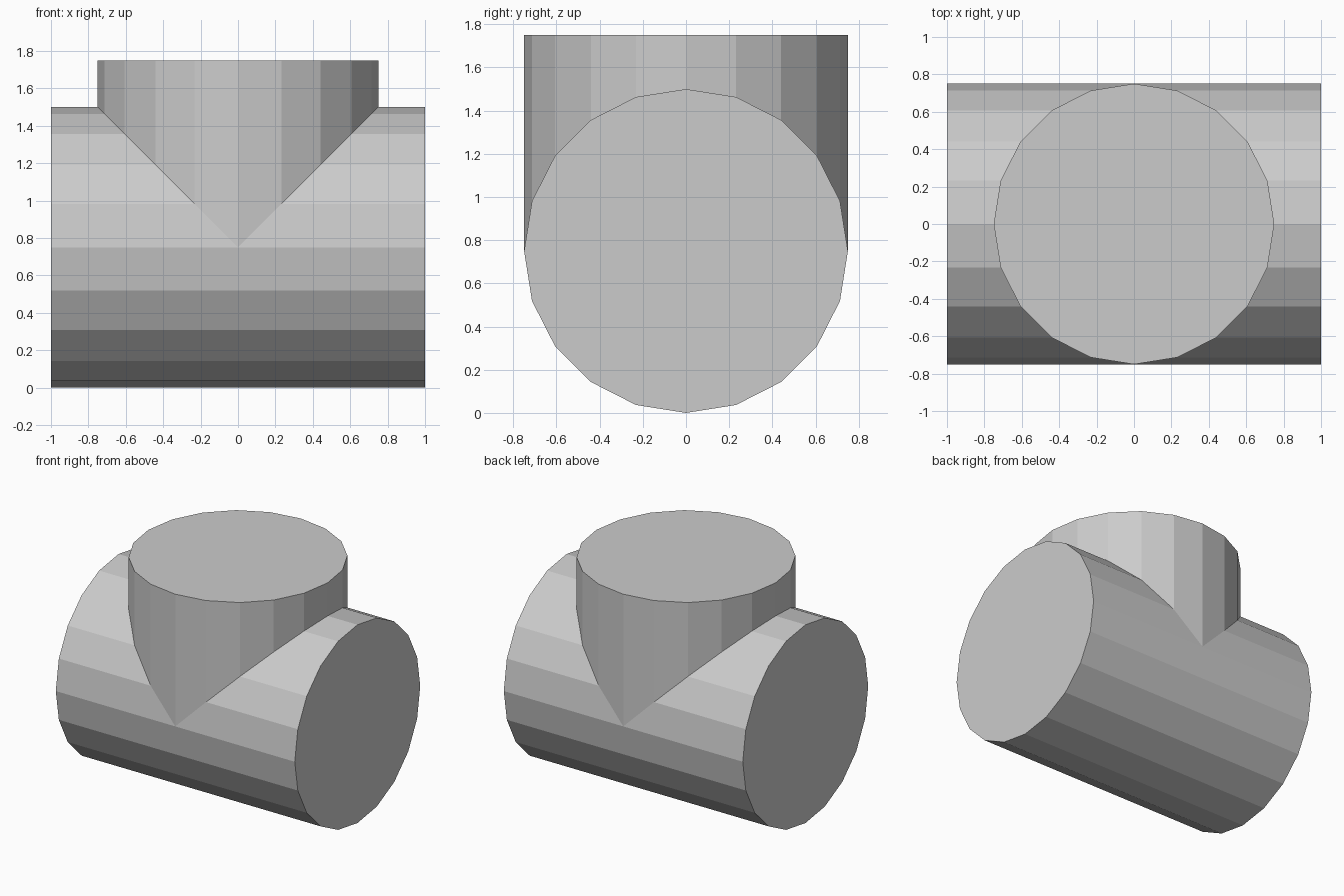
import bpy, bmesh
from math import sin, cos, pi

if "Cube" in bpy.data.objects:
    bpy.data.objects.remove(bpy.data.objects["Cube"])

SIDES, R, HALF_LEN, TOP = 20, 0.75, 1.0, 1.75
bm = bmesh.new()


def face(*points):
    bm.faces.new([bm.verts.new(p) for p in points])


# Circular section shared by both tubes: y across, h above the main axis
ring = [(R * cos(2 * pi * i / SIDES), R * sin(2 * pi * i / SIDES)) for i in range(SIDES)]

for i in range(SIDES):
    (y1, h1), (y2, h2) = ring[i], ring[(i + 1) % SIDES]
    if i < SIDES // 2:
        for s in (-1, 1):
            # Upper half of the main tube, mitred at 45 degrees to the branch
            face((s * HALF_LEN, y1, R + h1), (s * HALF_LEN, y2, R + h2),
                 (s * h2, y2, R + h2), (s * h1, y1, R + h1))
            # Vertical branch wall rising from the mitre line
            face((s * h1, y1, R + h1), (s * h2, y2, R + h2),
                 (s * h2, y2, TOP), (s * h1, y1, TOP))
    else:
        # Lower half of the main tube
        face((-HALF_LEN, y1, R + h1), (-HALF_LEN, y2, R + h2),
             (HALF_LEN, y2, R + h2), (HALF_LEN, y1, R + h1))

# End caps
for s in (-1, 1):
    face(*[(s * HALF_LEN, y, R + h) for y, h in ring])
face(*[(h, y, TOP) for y, h in ring])

# Split the two long side faces where the mitre tips touch them
bmesh.ops.remove_doubles(bm, verts=bm.verts, dist=1e-4)
for s in (-1, 1):
    tip = next(v for v in bm.verts
               if abs(v.co.x) < 1e-4 and abs(v.co.y - s * R) < 1e-4 and abs(v.co.z - R) < 1e-4)
    lower = next(f for f in bm.faces
                 if len(f.verts) == 4 and f.calc_center_median().z < R
                 and f.calc_center_median().y * s > 0.95 * R)
    loop = list(lower.verts)
    k = next(j for j in range(4)
             if abs(loop[j].co.z - R) < 1e-4 and abs(loop[(j + 1) % 4].co.z - R) < 1e-4)
    loop.insert(k + 1, tip)
    bmesh.ops.delete(bm, geom=[lower], context='FACES_ONLY')
    bm.faces.new(loop)
    for e in [e for e in bm.edges if not e.link_faces]:
        bm.edges.remove(e)

bmesh.ops.recalc_face_normals(bm, faces=bm.faces)
mesh = bpy.data.meshes.new("tee_pipe")
bm.to_mesh(mesh)
bm.free()
bpy.context.collection.objects.link(bpy.data.objects.new("tee_pipe", mesh))
